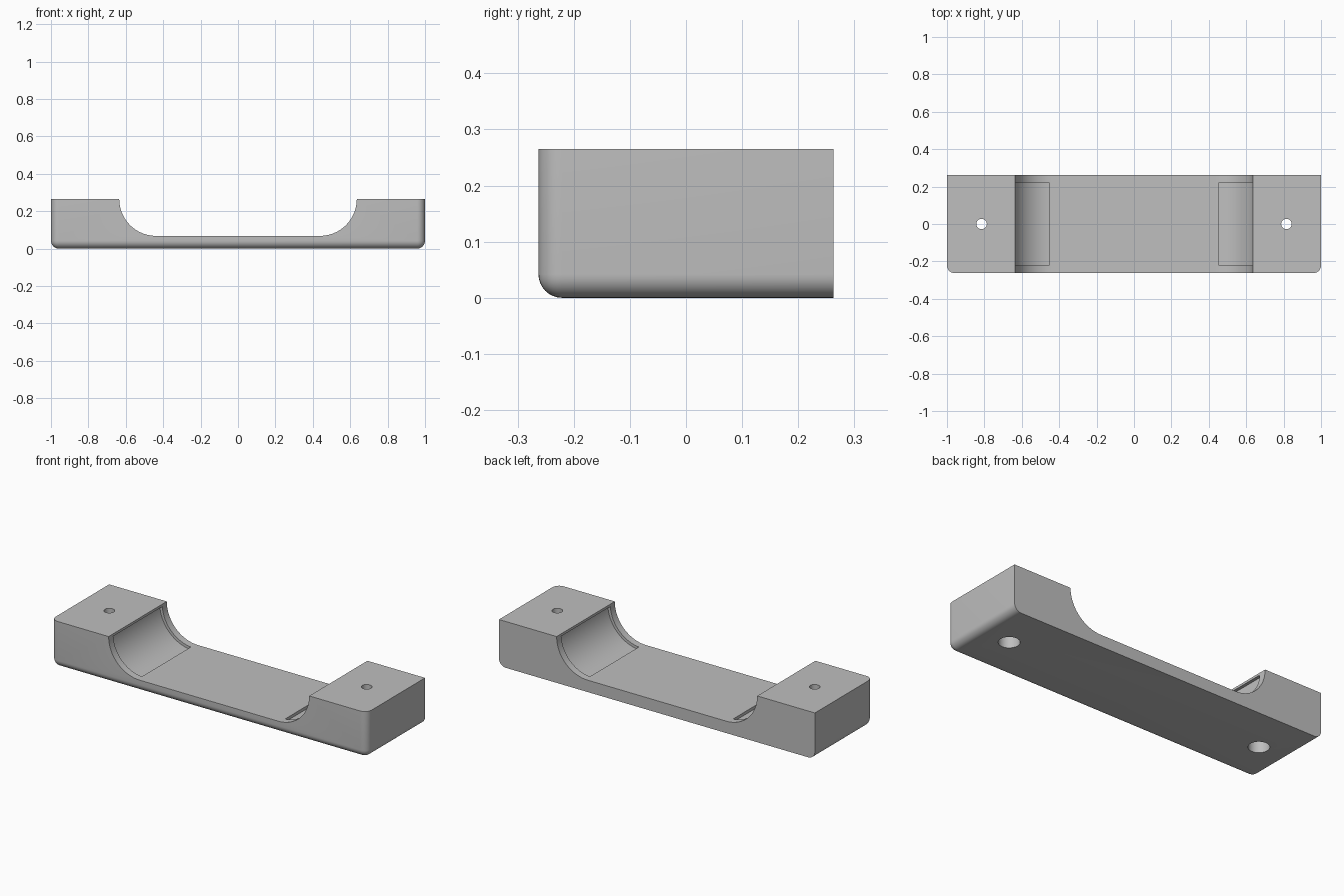
import bpy, bmesh, math

if "Cube" in bpy.data.objects:
    bpy.data.objects.remove(bpy.data.objects["Cube"])

L, W, H = 1.0, 0.263, 0.265      # half length, half width, height
FLOOR, R, EDGE = 0.068, 0.197, 0.042
CX = 0.635 - R                   # centre of the cradle arcs
EPS = 0.001

grey = bpy.data.materials.new("plain_grey")
grey.diffuse_color = (0.52, 0.52, 0.52, 1)
grey.use_nodes = True
grey.node_tree.nodes["Principled BSDF"].inputs["Base Color"].default_value = grey.diffuse_color


def add_object(name, bm):
    bmesh.ops.recalc_face_normals(bm, faces=bm.faces[:])
    mesh = bpy.data.meshes.new(name)
    bm.to_mesh(mesh)
    bm.free()
    mesh.materials.append(grey)
    obj = bpy.data.objects.new(name, mesh)
    bpy.context.collection.objects.link(obj)
    return obj


def prism(name, profile, y0, y1):
    """Extrude an (x, z) profile along y."""
    bm = bmesh.new()
    face = bm.faces.new([bm.verts.new((x, y0, z)) for x, z in profile])
    ext = bmesh.ops.extrude_face_region(bm, geom=[face])
    verts = [v for v in ext["geom"] if isinstance(v, bmesh.types.BMVert)]
    bmesh.ops.translate(bm, verts=verts, vec=(0, y1 - y0, 0))
    return add_object(name, bm)


def arc(radius, a0, a1, n, side=1):
    """Points on a cradle arc; angles measured from straight down."""
    out = []
    for i in range(n + 1):
        a = a0 + (a1 - a0) * i / n
        out.append((side * (CX + radius * math.sin(a)), H - radius * math.cos(a)))
    return out


def cylinder(name, x, r, z0, z1):
    bm = bmesh.new()
    bmesh.ops.create_cone(bm, cap_ends=True, segments=40, radius1=r, radius2=r, depth=z1 - z0)
    bmesh.ops.translate(bm, verts=bm.verts[:], vec=(x, 0, (z0 + z1) / 2))
    return add_object(name, bm)


# Body block: bottom front, bottom side and upright front edges are rounded
bm = bmesh.new()
bmesh.ops.create_cube(bm, size=1)
for v in bm.verts:
    v.co = (v.co.x * 2 * L, v.co.y * 2 * W, (v.co.z + 0.5) * H)


def is_rounded(e):
    a, b = e.verts[0].co, e.verts[1].co
    bottom = a.z < EPS and b.z < EPS
    front = a.y < 0 and b.y < 0
    side = a.x * b.x > 0
    return (bottom and (front or side)) or (front and side)


bmesh.ops.bevel(bm, geom=[e for e in bm.edges if is_rounded(e)], offset=EDGE,
                offset_type='OFFSET', segments=8, profile=0.5, affect='EDGES')
body = add_object("bracket_body", bm)

# Central cradle cutter with a curved wall at each end
right = arc(R, 0, math.pi / 2, 32)
left = arc(R, math.pi / 2, 0, 32, -1)
top = [(right[-1][0], H + 0.1), (left[0][0], H + 0.1)]
cutters = [prism("cradle_cutter", right + top + left, -W - 0.1, W + 0.1)]

# Shallow pad recesses in the curved walls and stepped screw holes
for side, tag in ((1, "right"), (-1, "left")):
    a0, a1 = math.radians(4.5), math.radians(86)
    ring = arc(R + 0.016, a0, a1, 32, side) + arc(R - 0.02, a1, a0, 32, side)
    cutters.append(prism(tag + "_recess_cutter", ring, -0.222, 0.222))
    cutters.append(cylinder(tag + "_hole_cutter", side * 0.815, 0.028, -0.1, H + 0.1))
    cutters.append(cylinder(tag + "_counterbore_cutter", side * 0.815, 0.055, -0.1, 0.16))

for c in cutters:
    mod = body.modifiers.new(c.name, 'BOOLEAN')
    mod.operation = 'DIFFERENCE'
    mod.solver = 'EXACT'
    mod.object = c
    c.hide_render = True
    c.hide_set(True)

# Apply the cuts, remove the cutters and smooth the curved surfaces
bpy.context.view_layer.objects.active = body
body.select_set(True)
for mod in list(body.modifiers):
    bpy.ops.object.modifier_apply(modifier=mod.name)
for c in cutters:
    bpy.data.objects.remove(c)
bpy.ops.object.shade_smooth_by_angle(angle=math.radians(30))
